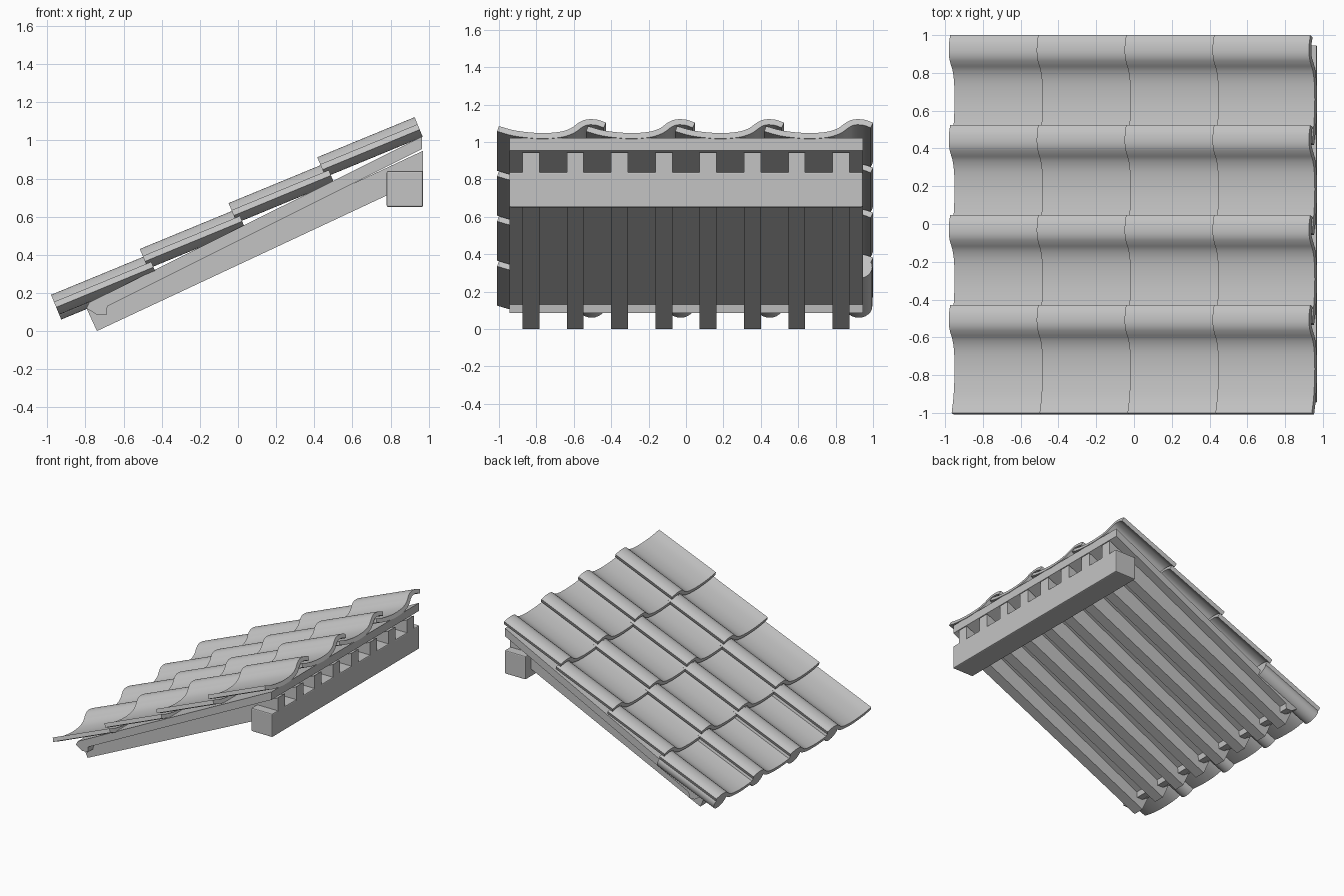
import bpy
import bmesh
import math
from mathutils import Matrix, Vector

cube = bpy.data.objects.get("Cube")
if cube:
    bpy.data.objects.remove(cube, do_unlink=True)

grey = bpy.data.materials.new("plain_grey")
grey.use_nodes = True
GREY = (0.55, 0.55, 0.55, 1)
grey.diffuse_color = GREY
grey.node_tree.nodes["Principled BSDF"].inputs["Base Color"].default_value = GREY


def prism(name, outline, depth, smooth=False):
    """Extrude a closed 3D outline along a vector."""
    bm = bmesh.new()
    face = bm.faces.new([bm.verts.new(p) for p in outline])
    grown = bmesh.ops.extrude_face_region(bm, geom=[face], use_keep_orig=True)
    moved = [v for v in grown["geom"] if isinstance(v, bmesh.types.BMVert)]
    bmesh.ops.translate(bm, verts=moved, vec=depth)
    bmesh.ops.recalc_face_normals(bm, faces=bm.faces)
    mesh = bpy.data.meshes.new(name)
    bm.to_mesh(mesh)
    bm.free()
    mesh.materials.append(grey)
    if smooth:
        mesh.shade_smooth()
        mesh.set_sharp_from_angle(angle=math.radians(35))
    obj = bpy.data.objects.new(name, mesh)
    bpy.context.collection.objects.link(obj)
    return obj


def side_profile(name, points, y0, y1):
    return prism(name, [(x, y0, z) for x, z in points], (0, y1 - y0, 0))


# Timber frame: wall beam, rafters and roof deck with a lower lip
HALF = 0.945
beam = side_profile("wall_beam", [(0.78, 0.65), (0.97, 0.65), (0.97, 0.84), (0.78, 0.84)], -HALF, HALF)
bevel = beam.modifiers.new("soft_edges", "BEVEL")
bevel.width = 0.008
bevel.segments = 2

rafter = [(-0.74, 0), (0.97, 0.80), (0.97, 0.945), (-0.795, 0.12)]
for i in range(8):
    y = (i - 3.5) * 0.237
    side_profile(f"rafter_{i + 1}", rafter, y - 0.045, y + 0.045)

deck = [(0.965, 1.02), (0.965, 0.955), (-0.685, 0.13), (-0.69, 0.085),
        (-0.74, 0.085), (-0.795, 0.12), (-0.78, 0.15)]
side_profile("roof_deck", deck, -HALF, HALF)


# Tile cross-section: shallow trough rising to a roll
def smooth_curve(pts, steps=4):
    p = [Vector(q) for q in pts]
    p = [2 * p[0] - p[1]] + p + [2 * p[-1] - p[-2]]
    out = []
    for a, b, c, d in zip(p, p[1:], p[2:], p[3:]):
        for k in range(steps):
            t = k / steps
            out.append(0.5 * (2 * b + (c - a) * t + (2 * a - 5 * b + 4 * c - d) * t**2
                              + (3 * b - a - 3 * c + d) * t**3))
    return out + [p[-2]]


THICK = 0.032
top = smooth_curve([(0, 0.04), (0.08, 0.016), (0.17, 0.003), (0.25, 0), (0.33, 0.008),
                    (0.385, 0.028), (0.42, 0.055), (0.45, 0.073), (0.485, 0.08),
                    (0.53, 0.076), (0.572, 0.06)])
under = []
for i, p in enumerate(top):
    d = (top[min(i + 1, len(top) - 1)] - top[max(i - 1, 0)]).normalized()
    under.append(p + Vector((d.y, -d.x)) * THICK)
tile_section = [(0, p.x, p.y) for p in top + under[::-1]]

# Rounded filler beneath each roll along the eave
filler_section = []
for i in range(24):
    a = 2 * math.pi * i / 24
    filler_section.append((0, 0.495 + 0.073 * math.cos(a), 0.005 + 0.065 * math.sin(a)))

PITCH = math.radians(22.4)
LENGTH = 0.552
tilt = Matrix.Rotation(-PITCH, 4, "Y")

# Four overlapping courses of four tiles
for row in range(4):
    for col in range(4):
        place = Matrix.Translation((-0.95 + row * 0.4655, -1 + col * 0.476, 0.116 + row * 0.2405)) @ tilt
        tile = prism(f"roof_tile_{row + 1}_{col + 1}", tile_section, (LENGTH, 0, 0), True)
        tile.matrix_world = place
        if row == 0:
            filler = prism(f"eave_filler_{col + 1}", filler_section, (LENGTH, 0, 0), True)
            filler.matrix_world = place
